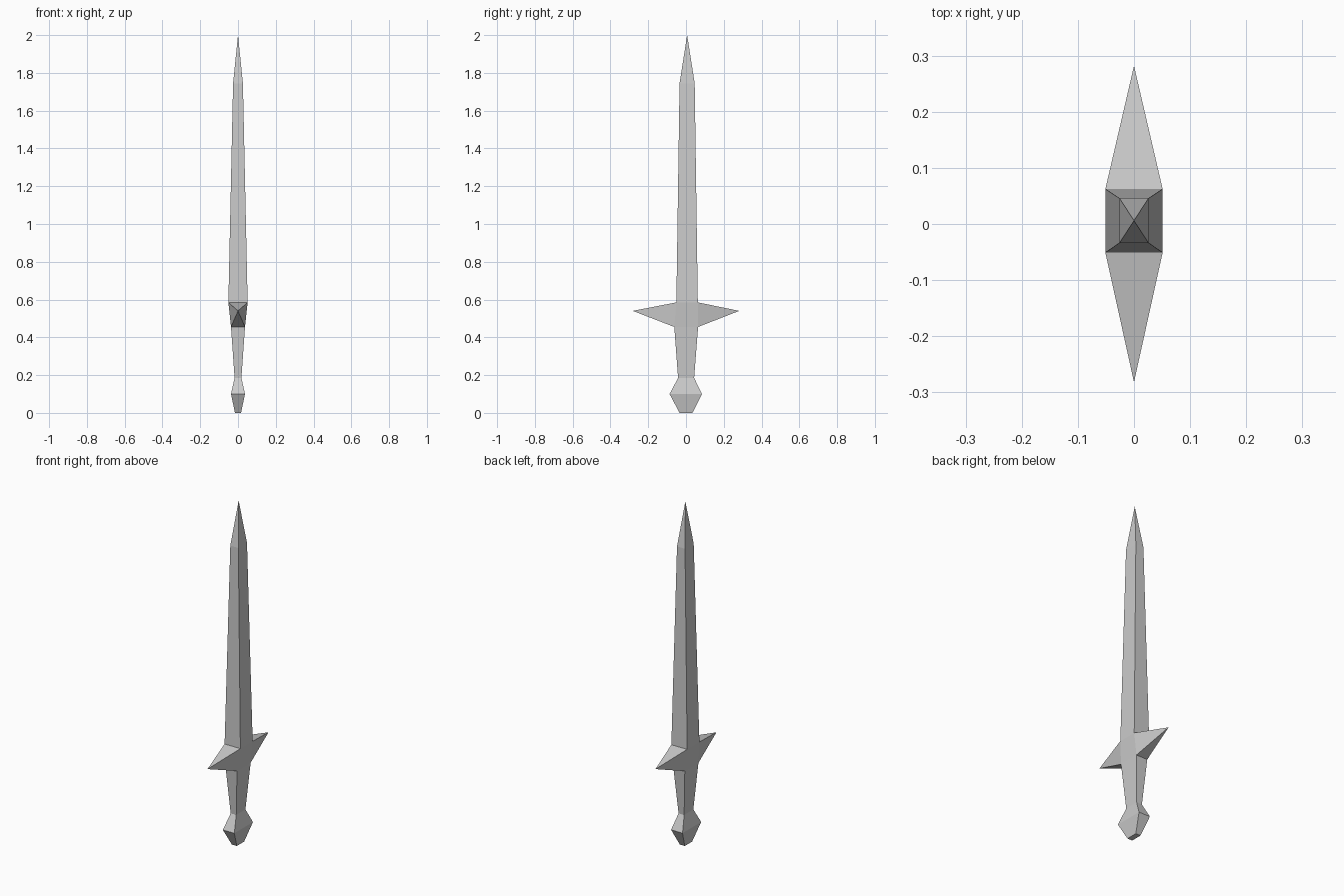
import bpy, bmesh

if "Cube" in bpy.data.objects:
    bpy.data.objects.remove(bpy.data.objects["Cube"])

# Rectangular cross-sections: z, half width in x, y min, y max
POMMEL = [(0.0, 0.016, -0.034, 0.034), (0.10, 0.037, -0.087, 0.085),
          (0.185, 0.018, -0.042, 0.043)]
GRIP = [(0.185, 0.018, -0.042, 0.043), (0.455, 0.037, -0.062, 0.064)]
GUARD = [(0.455, 0.037, -0.062, 0.064), (0.585, 0.051, -0.051, 0.0625)]
BLADE = [(0.585, 0.051, -0.051, 0.0625), (1.745, 0.026, -0.034, 0.046)]


def loft(name, sections, tip=None, side_tips=None, cap_bottom=False):
    """Join rectangular sections; optionally end in a point or side spikes."""
    bm = bmesh.new()
    rings = [[bm.verts.new(p) for p in ((-h, a, z), (h, a, z), (h, b, z), (-h, b, z))]
             for z, h, a, b in sections]
    spikes = side_tips or {}
    for lo, hi in zip(rings, rings[1:]):
        for i in range(4):
            j = (i + 1) % 4
            quad = [lo[i], lo[j], hi[j], hi[i]]
            if i in spikes:
                point = bm.verts.new(spikes[i])
                for k in range(4):
                    bm.faces.new((quad[k], quad[(k + 1) % 4], point))
            else:
                bm.faces.new(quad)
    if tip:
        point = bm.verts.new(tip)
        for i in range(4):
            bm.faces.new((rings[-1][i], rings[-1][(i + 1) % 4], point))
    if cap_bottom:
        bm.faces.new(rings[0][::-1])
    mesh = bpy.data.meshes.new(name)
    bm.to_mesh(mesh)
    bm.free()
    obj = bpy.data.objects.new(name, mesh)
    bpy.context.collection.objects.link(obj)
    return obj


# Faceted pommel and tapered grip
loft("pommel", POMMEL, cap_bottom=True)
loft("grip", GRIP)
# Crossguard with a spike on the front and back sides
loft("crossguard", GUARD, side_tips={0: (0, -0.282, 0.54), 2: (0, 0.282, 0.54)})
# Tapered blade ending in a point
loft("blade", BLADE, tip=(0, 0.006, 2.0))
